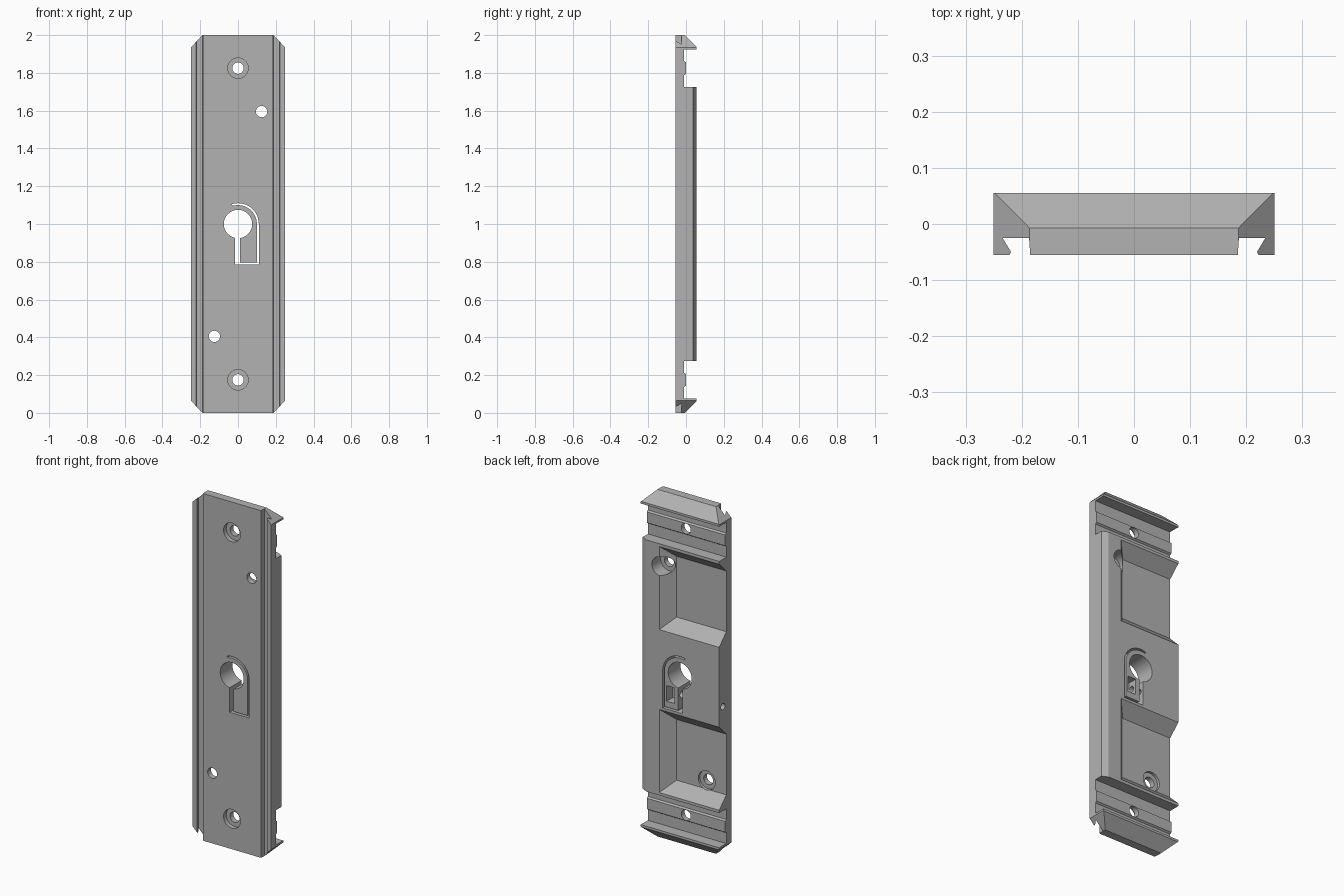
import bpy
import bmesh
from math import sin, cos, radians, tau

cube = bpy.data.objects.get("Cube")
if cube:
    bpy.data.objects.remove(cube)

grey = bpy.data.materials.new("satin grey")
grey.use_nodes = True
grey.diffuse_color = (0.45, 0.45, 0.45, 1)
grey.node_tree.nodes["Principled BSDF"].inputs["Base Color"].default_value = (0.45, 0.45, 0.45, 1)


def loft(name, ring_a, ring_b):
    """Closed solid between two matching rings of 3D points."""
    bm = bmesh.new()
    a = [bm.verts.new(p) for p in ring_a]
    b = [bm.verts.new(p) for p in ring_b]
    bm.faces.new(a)
    bm.faces.new(b[::-1])
    for i in range(len(a)):
        j = (i + 1) % len(a)
        bm.faces.new((a[i], b[i], b[j], a[j]))
    bmesh.ops.recalc_face_normals(bm, faces=bm.faces)
    mesh = bpy.data.meshes.new(name)
    bm.to_mesh(mesh)
    bm.free()
    mesh.materials.append(grey)
    obj = bpy.data.objects.new(name, mesh)
    bpy.context.collection.objects.link(obj)
    return obj


def prism(name, axis, pts, lo, hi):
    """Extrude a flat outline along an axis."""
    place = {"x": lambda p, d: (d, p[0], p[1]),
             "y": lambda p, d: (p[0], d, p[1]),
             "z": lambda p, d: (p[0], p[1], d)}[axis]
    return loft(name, [place(p, lo) for p in pts], [place(p, hi) for p in pts])


def arc(cx, cy, r, start, end, n):
    return [(cx + r * cos(start + (end - start) * i / n),
             cy + r * sin(start + (end - start) * i / n)) for i in range(n + 1)]


def circle(cx, cy, r, n=40):
    return arc(cx, cy, r, 0, tau, n)[:-1]


def rect(a0, a1, b0, b1):
    return [(a0, b0), (a1, b0), (a1, b1), (a0, b1)]


def flip(z, side):
    """Mirror a height about the middle of the plate."""
    return 1 + side * (z - 1)


# Plate with an undercut groove along each front edge
half = [(0.185, -0.055), (0.187, -0.025), (0.234, -0.025), (0.219, -0.05),
        (0.222, -0.055), (0.25, -0.055), (0.25, 0.055)]
outline = half + [(-x, y) for x, y in reversed(half)]
plate = prism("mounting_plate", "z", outline, 0, 2)

cutters = []


def cut(axis, pts, lo, hi):
    cutters.append(prism("cutter", axis, pts, lo, hi))


# Long bevel on the rear left edge
cut("z", [(0.25 + 0.035, 0.019), (0.25 + 0.035, 0.1), (0.128, 0.1)], 0.2, 1.8)

slot = [(0.2, 1.925), (-0.01, 1.925), (-0.01, 1.863), (0, 1.856), (0, 1.794),
        (-0.01, 1.787), (-0.01, 1.725), (0.2, 1.725)]

for side in (1, -1):
    # Sloped rear ends and clipped corners
    cut("x", [(y, flip(z, side)) for y, z in
              [(-0.057, 2.05), (0.105, 1.888), (0.105, 2.05)]], -0.4, 0.4)
    for s in (1, -1):
        cut("y", [(s * x, flip(z, side)) for x, z in
                  [(0.137, 2.05), (0.3, 1.885), (0.3, 2.05)]], -0.2, 0.2)
    # Cross slots with a raised band
    cut("x", [(y, flip(z, side)) for y, z in slot], -0.4, 0.4)
    # Rear pockets with sloping walls, open on the right edge
    rings = []
    for y, grow in ((-0.01, 0), (0.075, 0.085)):
        rings.append([(x, y, flip(z, side)) for x, z in
                      rect(-0.4, 0.067 + grow, 1.295 - grow, 1.645 + grow * 0.98)])
    cutters.append(loft("cutter", *rings))
    # Counterbored end holes
    z = flip(1.825, side)
    cut("y", circle(0, z, 0.03), -0.2, 0.2)
    cut("y", circle(0, z, 0.054), -0.2, -0.03)
    # Offset holes, counterbored from the rear
    x, z = side * 0.125, flip(1.595, side)
    cut("y", circle(x, z, 0.03), -0.2, 0.2)
    cut("y", circle(x, z, 0.054), -0.025, 0.2)

# Central bore and the slit below it
cut("y", circle(0, 1, 0.075, 64), -0.2, 0.2)
cut("y", rect(-0.015, 0.011, 0.785, 0.96), -0.2, 0.2)

# Hooked slit that frees the clamping arm
start = radians(107)
hook = (arc(0, 1, 0.11, start, 0, 24) + [(0.11, 0.785), (-0.012, 0.785),
        (-0.012, 0.796), (0.1, 0.796)] + arc(0, 1, 0.1, 0, start, 24))
cut("y", hook, -0.2, 0.2)

# Nut pocket in the arm and its side screw hole
cut("y", rect(0.035, 0.085, 0.83, 0.92), 0.0, 0.2)
cut("x", circle(0.02, 0.875, 0.018, 24), -0.4, 0.06)

# Carve the plate
for i, cutter in enumerate(cutters):
    cutter.hide_render = True
    mod = plate.modifiers.new("carve_%d" % i, "BOOLEAN")
    mod.operation = "DIFFERENCE"
    mod.solver = "EXACT"
    mod.object = cutter

bpy.context.view_layer.update()
carved = bpy.data.meshes.new_from_object(
    plate.evaluated_get(bpy.context.evaluated_depsgraph_get()))
plate.modifiers.clear()
plate.data = carved
for cutter in cutters:
    bpy.data.objects.remove(cutter)

# Smooth bores with crisp edges
for obj in bpy.context.selected_objects:
    obj.select_set(False)
plate.select_set(True)
bpy.context.view_layer.objects.active = plate
bpy.ops.object.shade_smooth_by_angle(angle=radians(25))
